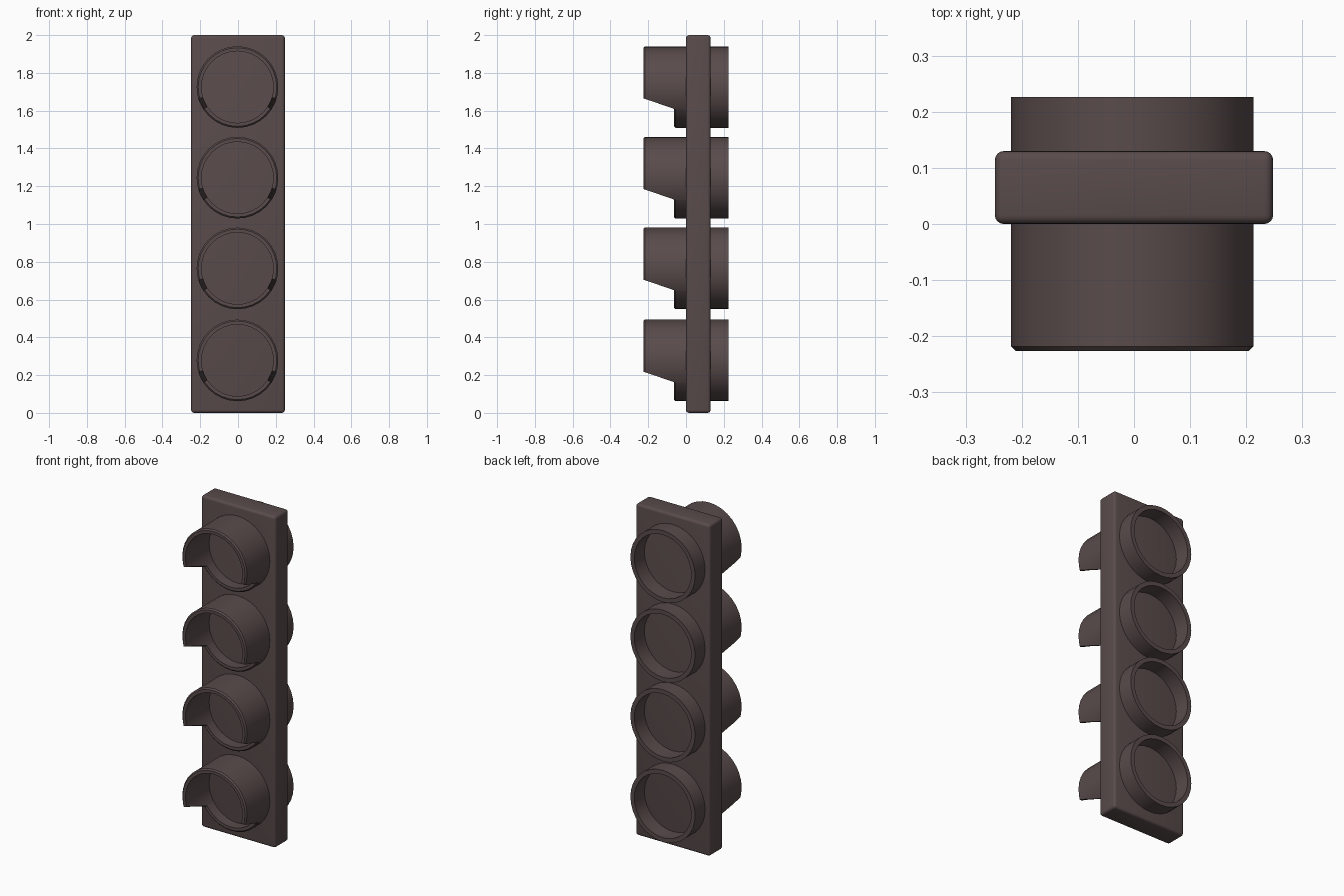
import bpy, bmesh, math

if "Cube" in bpy.data.objects:
    bpy.data.objects.remove(bpy.data.objects["Cube"])

mat = bpy.data.materials.new("dark_brown")
mat.diffuse_color = (0.1, 0.07, 0.07, 1)
mat.use_nodes = True
mat.node_tree.nodes["Principled BSDF"].inputs["Base Color"].default_value = mat.diffuse_color

R_OUT, R_IN, CHAMFER = 0.216, 0.19, 0.008
CENTRES = (0.278, 0.765, 1.245, 1.725)
PLATE_BACK, DEPTH = 0.13, 0.226


def finish(name, bm):
    mesh = bpy.data.meshes.new(name)
    bmesh.ops.recalc_face_normals(bm, faces=bm.faces[:])
    bm.to_mesh(mesh)
    bm.free()
    obj = bpy.data.objects.new(name, mesh)
    bpy.context.collection.objects.link(obj)
    mesh.materials.append(mat)
    bpy.ops.object.select_all(action='DESELECT')
    obj.select_set(True)
    bpy.context.view_layer.objects.active = obj
    bpy.ops.object.shade_smooth_by_angle(angle=math.radians(30))
    return obj


def tube(name, zc, angles, section):
    """Closed tube around the y axis; section(angle) gives (radius, y) points."""
    bm = bmesh.new()
    rows = [[bm.verts.new((-0.003 + r * math.sin(a), y, zc + r * math.cos(a)))
             for r, y in section(a)] for a in angles]
    for i, row in enumerate(rows):
        nxt = rows[(i + 1) % len(rows)]
        for j in range(len(row)):
            k = (j + 1) % len(row)
            bm.faces.new((row[j], nxt[j], nxt[k], row[k]))
    return finish(name, bm)


def visor_section(a):
    # full depth on top, slanting back to a shallow lip at the bottom
    dz = R_OUT * math.cos(a)
    t = min(1, max(0, (-0.062 - dz) / 0.056))
    y = -DEPTH + t * (DEPTH - 0.064)
    return [(R_OUT, 0.01), (R_OUT, y + CHAMFER), (R_OUT - CHAMFER, y),
            (R_IN, y), (R_IN, 0.01)]


def rim_section(a):
    return [(R_OUT, PLATE_BACK - 0.01), (R_OUT, DEPTH),
            (R_IN, DEPTH), (R_IN, PLATE_BACK - 0.01)]


# Backing plate with rounded edges
bm = bmesh.new()
bmesh.ops.create_cube(bm, size=1)
for v in bm.verts:
    v.co = (v.co.x * 0.496, (v.co.y + 0.5) * PLATE_BACK, v.co.z * 2 + 1)
bmesh.ops.bevel(bm, geom=bm.edges[:], offset=0.016, segments=4,
                profile=0.5, affect='EDGES')
finish("backing_plate", bm)

# Hooded visors in front and round rims behind
regular = [2 * math.pi * i / 32 for i in range(32)]
corners = [math.acos(dz / R_OUT) for dz in (-0.062, -0.118)]
visor_angles = sorted(regular + corners + [2 * math.pi - c for c in corners])
for n, zc in enumerate(CENTRES, 1):
    tube(f"visor_{n}", zc, visor_angles, visor_section)
    tube(f"back_rim_{n}", zc, regular, rim_section)
